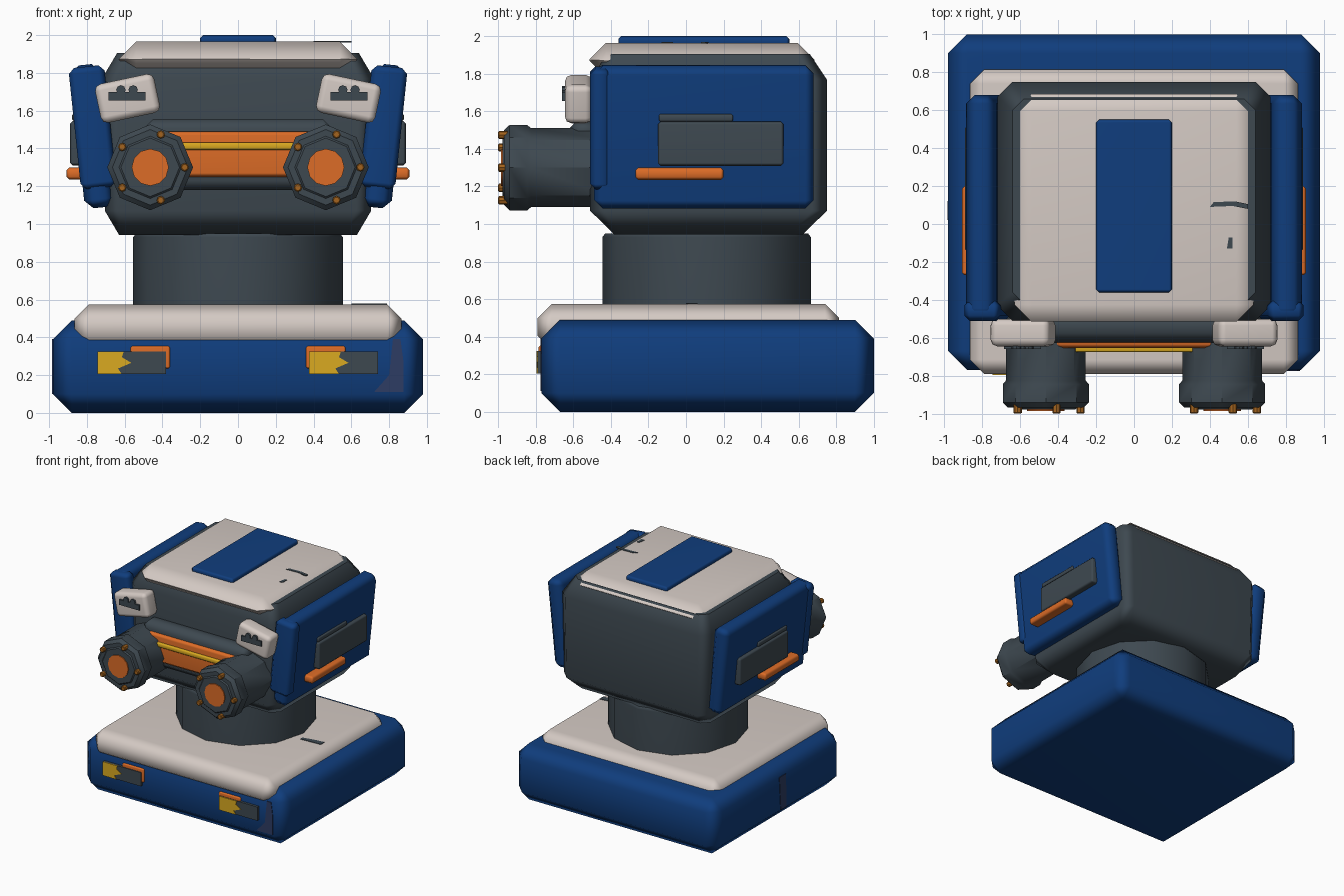
import bpy, bmesh, math
from mathutils import Matrix, Vector

if "Cube" in bpy.data.objects:
    bpy.data.objects.remove(bpy.data.objects["Cube"])


def material(name, rgb):
    m = bpy.data.materials.new(name)
    m.diffuse_color = (*rgb, 1)
    m.use_nodes = True
    m.node_tree.nodes["Principled BSDF"].inputs["Base Color"].default_value = m.diffuse_color
    return m


BLUE = material("blue_paint", (0.005, 0.047, 0.205))
WHITE = material("warm_white", (0.66, 0.59, 0.55))
DARK = material("dark_steel", (0.048, 0.066, 0.081))
ORANGE = material("orange", (0.72, 0.15, 0.02))
YELLOW = material("yellow", (0.70, 0.40, 0.015))
BRASS = material("brass_bolt", (0.37, 0.127, 0.013))
SCUFF = material("scuffed_blue", (0.026, 0.045, 0.127))


def finish(name, bm, mat, angle):
    bmesh.ops.recalc_face_normals(bm, faces=bm.faces)
    me = bpy.data.meshes.new(name)
    bm.to_mesh(me)
    bm.free()
    me.materials.append(mat)
    ob = bpy.data.objects.new(name, me)
    bpy.context.collection.objects.link(ob)
    bpy.ops.object.select_all(action='DESELECT')
    bpy.context.view_layer.objects.active = ob
    ob.select_set(True)
    bpy.ops.object.shade_smooth_by_angle(angle=math.radians(angle))
    wn = ob.modifiers.new("flat_faces", 'WEIGHTED_NORMAL')
    wn.keep_sharp = True
    return ob


def box(name, x, y, z, mat, bevel=0.0, turn=0.0, seg=1):
    """Bevelled box from (min, max) ranges, turned about its own y axis."""
    bm = bmesh.new()
    bmesh.ops.create_cube(bm, size=1)
    size = [abs(r[1] - r[0]) for r in (x, y, z)]
    bmesh.ops.scale(bm, vec=size, verts=bm.verts)
    if bevel:
        bmesh.ops.bevel(bm, geom=bm.edges[:], offset=bevel, segments=seg,
                        profile=0.5, affect='EDGES')
    centre = Vector([(r[0] + r[1]) / 2 for r in (x, y, z)])
    bm.transform(Matrix.Translation(centre) @ Matrix.Rotation(turn, 4, 'Y'))
    return finish(name, bm, mat, 50)


def loft(name, rings, mat, angle=50):
    """Skin a stack of equal-length point rings and cap both ends."""
    bm = bmesh.new()
    rows = [[bm.verts.new(p) for p in ring] for ring in rings]
    n = len(rows[0])
    for a, b in zip(rows, rows[1:]):
        for i in range(n):
            j = (i + 1) % n
            bm.faces.new((a[i], a[j], b[j], b[i]))
    bm.faces.new(rows[0])
    bm.faces.new(rows[-1])
    return finish(name, bm, mat, angle)


def lathe(name, cx, c, profile, sides, mat, axis='Y', angle=40):
    """Round part: profile is (position along axis, radius)."""
    rings = []
    for t, r in profile:
        ring = []
        for k in range(sides):
            a = 2 * math.pi * k / sides
            u, v = cx + r * math.cos(a), c + r * math.sin(a)
            ring.append((u, t, v) if axis == 'Y' else (u, v, t))
        rings.append(ring)
    return loft(name, rings, mat, angle)


def octagon(z, hx, y0, y1, c):
    """Chamfered rectangle ring at height z."""
    return [(hx - c, y0, z), (hx, y0 + c, z), (hx, y1 - c, z), (hx - c, y1, z),
            (-hx + c, y1, z), (-hx, y1 - c, z), (-hx, y0 + c, z), (-hx + c, y0, z)]


def plate(name, pts, axis, level, mat, thick=0.008):
    """Thin painted patch; pts are the two remaining coordinates."""
    def put(p, d):
        q = list(p)
        q.insert('XYZ'.index(axis), d)
        return q
    return loft(name, [[put(p, level) for p in pts],
                       [put(p, level + thick) for p in pts]], mat, 30)


# Base, deck and neck
box("base", (-.98, .98), (-.77, 1.0), (0, .49), BLUE, .1)
box("deck", (-.865, .865), (-.79, .815), (.33, .575), WHITE, .075)
lathe("neck", 0, .11, [(.55, .555), (.93, .555), (.95, .54)], 12, DARK, 'Z')

# Head shell, roof cap and roof plate
loft("head", [octagon(.943, .63, -.38, .62, .06),
              octagon(1.07, .705, -.51, .75, .08),
              octagon(1.77, .72, -.51, .75, .08),
              octagon(1.905, .64, -.42, .66, .06)], DARK)
box("roof_cap", (-.63, .63), (-.515, .685), (1.78, 1.965), WHITE, .09)
box("roof_plate", (-.2, .2), (-.36, .55), (1.94, 2.0), BLUE, .015)

# Front grille between the cannons
box("grille_frame", (-.5, .5), (-.625, -.45), (1.18, 1.555), DARK, .05)
box("grille", (-.42, .42), (-.655, -.55), (1.25, 1.49), ORANGE, .02)
box("grille_bar", (-.33, .33), (-.675, -.6), (1.393, 1.432), YELLOW, .008)

LEAN = math.radians(6)
for s, side in ((-1, "left"), (1, "right")):
    def span(a, b):
        return (s * a, s * b) if s > 0 else (s * b, s * a)

    # Side armour with front lip, vent, ledge and grab bar
    box(side + "_armour", span(.69, .85), (-.49, .68), (1.085, 1.845), BLUE, .045, s * LEAN)
    box(side + "_armour_lip", span(.675, .865), (-.512, -.40), (1.19, 1.835), BLUE, .03, s * LEAN)
    box(side + "_vent", span(.80, .89), (-.15, .52), (1.31, 1.545), DARK, .015)
    box(side + "_vent_ledge", span(.80, .878), (-.145, .25), (1.545, 1.585), DARK, .008)
    box(side + "_grab_bar", span(.80, .908), (-.27, .20), (1.235, 1.30), ORANGE, .015)
    box(side + "_armour_chip", span(.84, .868), (-.24, -.185), (1.65, 1.69), DARK, .008)

    # Cannon with muzzle disc and five bolts
    cx, cz = s * .465, 1.30
    lathe(side + "_cannon", cx, cz,
          [(-.42, .21), (-.825, .21), (-.845, .227), (-.94, .227), (-.968, .20),
           (-.968, .165), (-.978, .155)], 8, DARK)
    lathe(side + "_muzzle", cx, cz, [(-.95, .098), (-.986, .098)], 12, ORANGE)
    for k in range(5):
        a = 2 * math.pi * k / 5
        lathe(f"{side}_bolt_{k}", cx + .183 * math.cos(a), cz + .183 * math.sin(a),
              [(-.95, .022), (-.995, .022), (-1.0, .016)], 8, BRASS)

    # Tilted lamp housing with a dark sensor strip
    box(side + "_lamp", span(.425, .745), (-.645, -.50), (1.56, 1.77), WHITE, .035,
        s * math.radians(12), 2)
    box(side + "_sensor", span(.49, .685), (-.66, -.62), (1.655, 1.70), DARK)
    for d in (.555, .62):
        lathe(side + "_sensor_bump", s * d, 1.71, [(-.62, .025), (-.66, .025)], 8, DARK)

    # Orange clip on the base front, behind a warning plate
    box(side + "_clip", span(.36, .57), (-.785, -.74), (.235, .355), ORANGE, .01)

# Warning plates: dark backing with a yellow patch on the left part
for name, x0, w in (("left", -.745, .13), ("right", .375, .16)):
    box(name + "_warning_plate", (x0, x0 + .365), (-.792, -.74), (.205, .325), DARK)
    plate(name + "_warning_patch",
          [(x0, .205), (x0 + w, .205), (x0 + w - .02, .235), (x0 + w + .05, .265),
           (x0 + w, .295), (x0 + w + .01, .325), (x0, .325)], 'Y', -.797, YELLOW)

# Wear marks
plate("base_front_scuff", [(.72, .11), (.875, .11), (.875, .28), (.86, .39), (.82, .39),
                           (.80, .2)], 'Y', -.774, SCUFF)
plate("base_side_scuff", [(.02, .1), (.10, .1), (.12, .39), (.03, .39)], 'X', -.984, SCUFF)
plate("roof_crack", [(.40, .09), (.52, .095), (.60, .08), (.60, .105), (.53, .12), (.42, .115)],
      'Z', 1.961, DARK)
plate("roof_chip", [(.49, -.13), (.52, -.13), (.52, -.07), (.50, -.07)], 'Z', 1.961, DARK)
plate("deck_crack", [(.60, .0), (.79, .01), (.79, .06), (.70, .05), (.60, .03)],
      'Z', .571, DARK)
